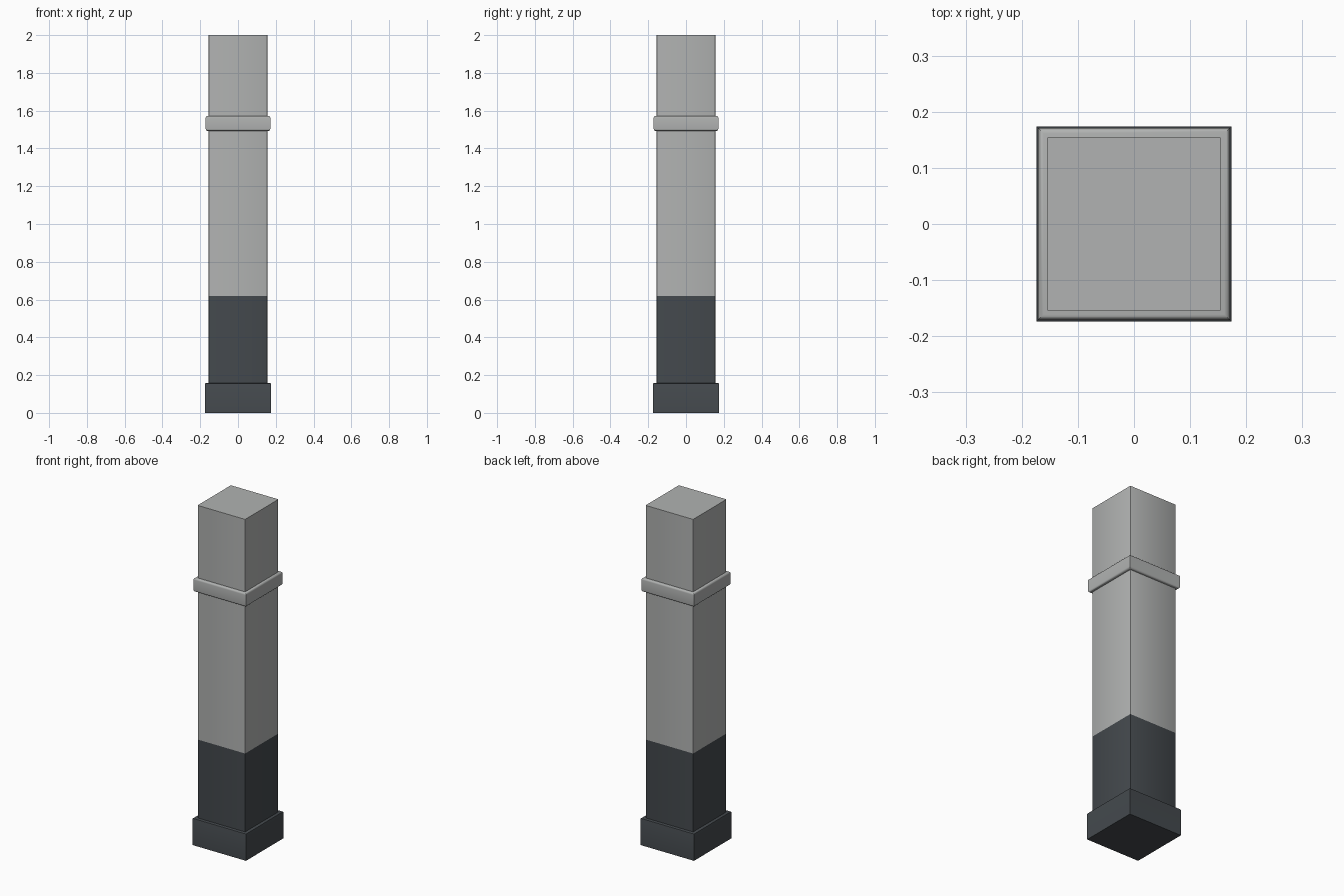
import bpy, bmesh, math

cube = bpy.data.objects.get("Cube")
if cube:
    bpy.data.objects.remove(cube, do_unlink=True)


def make_material(name, color):
    mat = bpy.data.materials.new(name)
    mat.use_nodes = True
    mat.diffuse_color = color
    bsdf = next(n for n in mat.node_tree.nodes if n.type == 'BSDF_PRINCIPLED')
    bsdf.inputs["Base Color"].default_value = color
    return mat


LIGHT = make_material("light_grey", (0.44, 0.45, 0.445, 1))
DARK = make_material("dark_slate", (0.058, 0.067, 0.075, 1))


def square_block(name, half, bottom, top, mats, bevel, edge_rule, segments=2, split=None):
    """Square block with chosen edges rounded and an optional colour split height."""
    bm = bmesh.new()
    bmesh.ops.create_cube(bm, size=1)
    for v in bm.verts:
        v.co.x *= 2 * half
        v.co.y *= 2 * half
        v.co.z = bottom if v.co.z < 0 else top
    edges = [e for e in bm.edges if edge_rule(e)]
    bmesh.ops.bevel(bm, geom=edges, offset=bevel, segments=segments,
                    profile=0.5, affect='EDGES')
    if split is not None:
        bmesh.ops.bisect_plane(bm, geom=bm.verts[:] + bm.edges[:] + bm.faces[:],
                               plane_co=(0, 0, split), plane_no=(0, 0, 1))
        for f in bm.faces:
            f.material_index = int(f.calc_center_median().z < split)
    mesh = bpy.data.meshes.new(name)
    bm.to_mesh(mesh)
    bm.free()
    for mat in mats:
        mesh.materials.append(mat)
    obj = bpy.data.objects.new(name, mesh)
    bpy.context.collection.objects.link(obj)
    bpy.ops.object.select_all(action='DESELECT')
    obj.select_set(True)
    bpy.context.view_layer.objects.active = obj
    bpy.ops.object.shade_smooth_by_angle(angle=math.radians(35))
    return obj


def is_vertical(e):
    return abs(e.verts[0].co.z - e.verts[1].co.z) > 0.01


def is_upper(e):
    return min(v.co.z for v in e.verts) > 0.1


# Shaft: painted dark along its lower part
square_block("shaft", 0.155, 0.0, 2.0, [LIGHT, DARK], 0.003, is_vertical, split=0.62)

# Plinth around the foot, with a softened top rim
square_block("plinth", 0.174, 0.0, 0.158, [DARK], 0.004, is_upper)

# Rounded collar near the top
square_block("collar", 0.171, 1.493, 1.573, [LIGHT], 0.01,
             lambda e: not is_vertical(e), segments=4)
